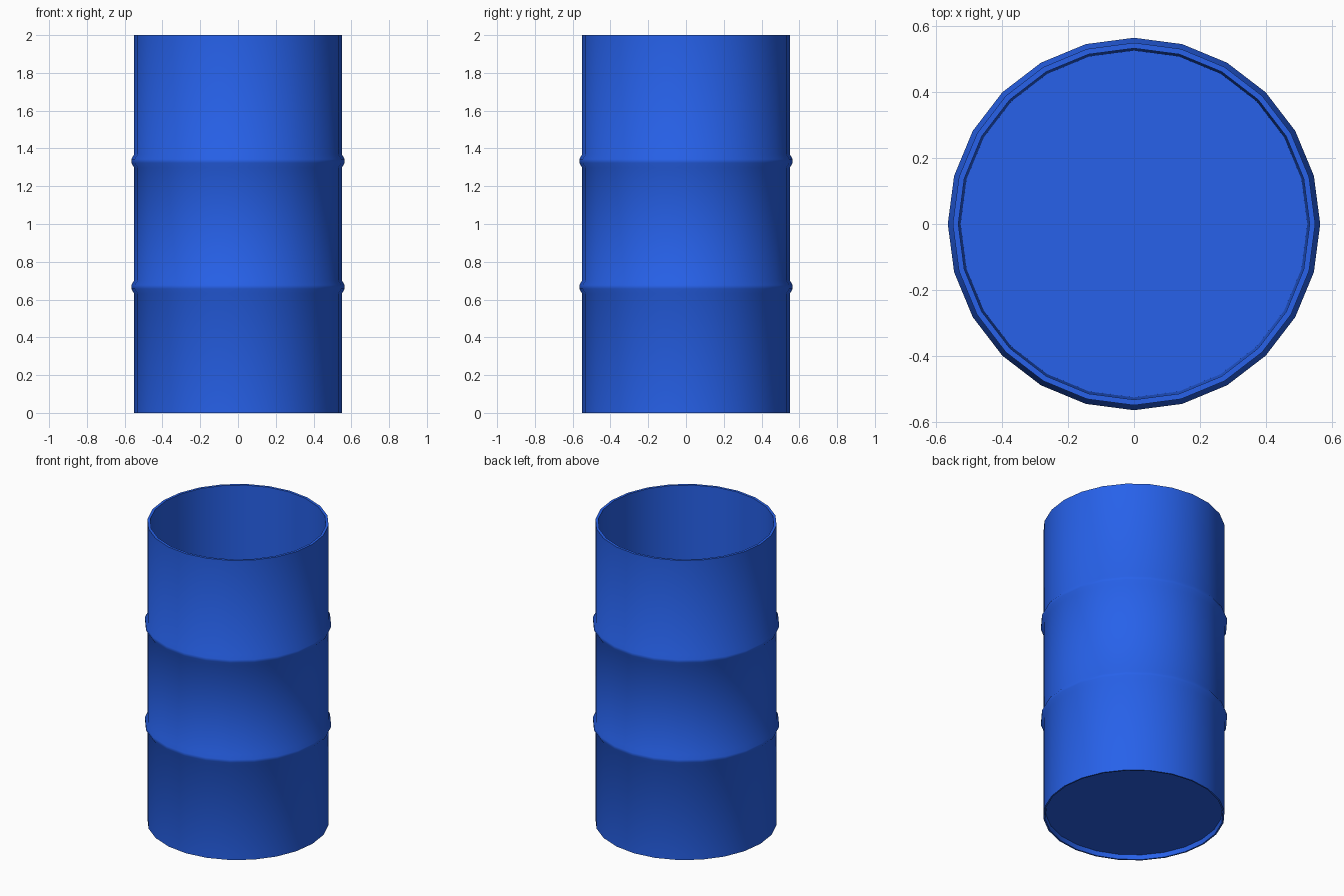
import bpy, bmesh
from math import cos, sin, tau, radians

if "Cube" in bpy.data.objects:
    bpy.data.objects.remove(bpy.data.objects["Cube"])

SIDES = 24
R, RIB_R = 0.55, 0.565        # wall and rib radius
RIM_R, FLOOR_R = 0.533, 0.526  # inner wall, slightly tapered

def rib(z):
    """Profile points of one rolled hoop."""
    return [(R, z - 0.035), (RIB_R, z - 0.01), (RIB_R, z + 0.01), (R, z + 0.035)]

# Closed profile: underside recess, outer wall with hoops, open rim, inside wall
profile = [(0.535, 0.03), (0.54, 0.0), (R, 0.0)]
profile += rib(2 / 3) + rib(4 / 3)
profile += [(R, 2.0), (RIM_R, 2.0), (FLOOR_R, 0.045)]

# Spin the profile into rings and bridge them
bm = bmesh.new()
rings = [[bm.verts.new((r * cos(tau * i / SIDES), r * sin(tau * i / SIDES), z))
          for i in range(SIDES)] for r, z in profile]
for a, b in zip(rings, rings[1:]):
    for i in range(SIDES):
        j = (i + 1) % SIDES
        bm.faces.new((a[i], a[j], b[j], b[i]))

# Underside plate and inside floor
bm.faces.new(rings[0][::-1])
bm.faces.new(rings[-1])
bmesh.ops.recalc_face_normals(bm, faces=bm.faces)

mesh = bpy.data.meshes.new("open_drum")
bm.to_mesh(mesh)
bm.free()
drum = bpy.data.objects.new("open_drum", mesh)
bpy.context.collection.objects.link(drum)

# Blue paint
paint = bpy.data.materials.new("blue_paint")
paint.diffuse_color = (0.02, 0.12, 0.82, 1)
paint.use_nodes = True
paint.node_tree.nodes["Principled BSDF"].inputs["Base Color"].default_value = paint.diffuse_color
mesh.materials.append(paint)

# Smooth walls, crisp rims
bpy.context.view_layer.objects.active = drum
drum.select_set(True)
bpy.ops.object.shade_smooth_by_angle(angle=radians(40))
